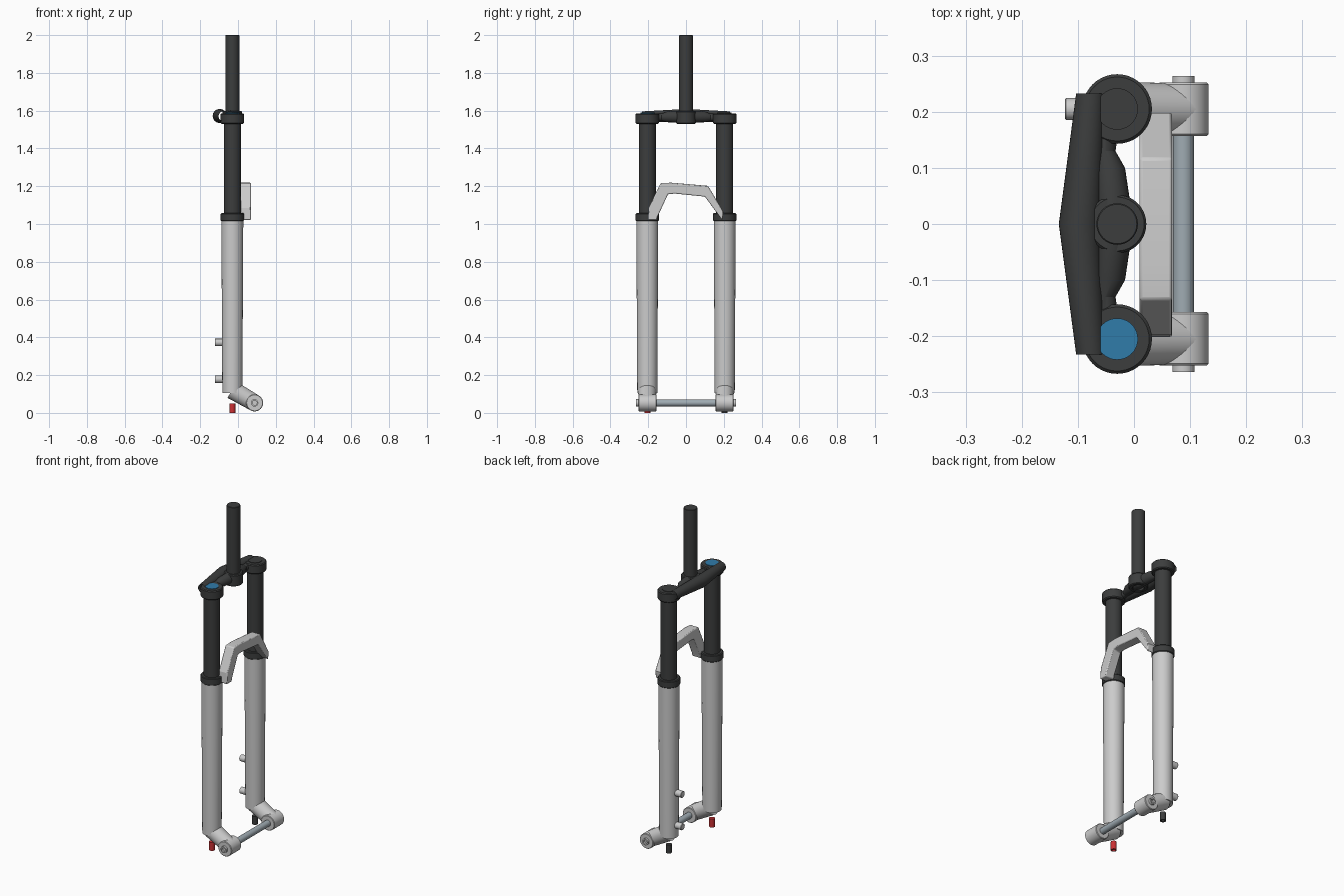
import bpy, bmesh
from math import pi, cos, sin
from mathutils import Vector

if "Cube" in bpy.data.objects:
    bpy.data.objects.remove(bpy.data.objects["Cube"])


def material(name, rgb):
    m = bpy.data.materials.new(name)
    m.diffuse_color = (*rgb, 1)
    m.use_nodes = True
    m.node_tree.nodes["Principled BSDF"].inputs["Base Color"].default_value = m.diffuse_color
    return m


DARK = material("dark", (0.045, 0.047, 0.047))
BLUE = material("blue", (0.03, 0.2, 0.4))
RED = material("red", (0.6, 0.03, 0.035))
STEEL = material("steel", (0.35, 0.41, 0.45))
X, Y = -0.03, 0.205          # leg axis
HUB = Vector((0.088, 0, 0.053))


def finish(name, bm, mat=None, angle=35):
    bmesh.ops.recalc_face_normals(bm, faces=bm.faces)
    me = bpy.data.meshes.new(name)
    bm.to_mesh(me)
    bm.free()
    ob = bpy.data.objects.new(name, me)
    bpy.context.collection.objects.link(ob)
    if mat:
        me.materials.append(mat)
    bpy.ops.object.select_all(action='DESELECT')
    ob.select_set(True)
    bpy.context.view_layer.objects.active = ob
    bpy.ops.object.shade_smooth_by_angle(angle=angle * pi / 180)
    return ob


def lathe(name, origin, axis, profile, mat=None, n=40):
    """Revolve (radius, distance) pairs about an axis; radius 0 closes an end."""
    q = Vector((0, 0, 1)).rotation_difference(Vector(axis).normalized())
    bm = bmesh.new()
    rings = []
    for r, d in profile:
        k = 1 if r == 0 else n
        rings.append([bm.verts.new(Vector(origin) + q @ Vector(
            (r * cos(2 * pi * i / n), r * sin(2 * pi * i / n), d))) for i in range(k)])
    for a, b in zip(rings, rings[1:]):
        for i in range(n):
            j = (i + 1) % n
            vs = [a[i % len(a)], a[j % len(a)], b[j % len(b)], b[i % len(b)]]
            bm.faces.new(list(dict.fromkeys(vs)))
    return finish(name, bm, mat)


def rod(name, a, b, r, mat=None, r2=None, bev=0.0):
    a, b = Vector(a), Vector(b)
    h = (b - a).length
    r2 = r if r2 is None else r2
    prof = [(0, 0), (r, 0), (r2, h), (0, h)]
    if bev:
        prof = [(0, 0), (r - bev, 0), (r, bev), (r2, h - bev), (r2 - bev, h), (0, h)]
    return lathe(name, a, b - a, prof, mat)


def pipe(name, pts, radii, mat=None, n=32):
    """Open tube lying across y, with a round section at each path point."""
    bm = bmesh.new()
    rings = [[bm.verts.new((p[0] + r * cos(2 * pi * i / n), p[1],
                            p[2] + r * sin(2 * pi * i / n))) for i in range(n)]
             for p, r in zip(pts, radii)]
    for a, b in zip(rings, rings[1:]):
        for i in range(n):
            j = (i + 1) % n
            bm.faces.new((a[i], a[j], b[j], b[i]))
    return finish(name, bm, mat, 25)


for s, side in ((-1, "left"), (1, "right")):
    y = s * Y
    # sliding leg, seal and upper tube
    rod(f"lower_leg_{side}", (X, y, 0.105), (X, y, 1.02), 0.053, r2=0.058)
    rod(f"seal_{side}", (X, y, 1.015), (X, y, 1.057), 0.062, DARK, bev=0.004)
    rod(f"upper_tube_{side}", (X, y, 1.04), (X, y, 1.57), 0.045, DARK)
    # crown clamp with cap
    rod(f"crown_clamp_{side}", (X, y, 1.53), (X, y, 1.586), 0.062, DARK, bev=0.005)
    rod(f"top_cap_{side}", (X, y, 1.56), (X, y, 1.589), 0.037, BLUE if s < 0 else DARK)
    # angled knuckle and hub holder
    rod(f"knuckle_{side}", (-0.031, y, 0.122), (HUB.x, y, HUB.z), 0.049, r2=0.045)
    rod(f"dropout_{side}", (HUB.x, s * 0.157, HUB.z), (HUB.x, s * 0.252, HUB.z), 0.045, bev=0.003)
    # axle end, hollow
    lathe(f"axle_end_{side}", (HUB.x, s * 0.2, HUB.z), (0, s, 0),
          [(0, 0), (0.0195, 0), (0.0195, 0.064), (0.012, 0.064), (0.012, 0.045), (0, 0.045)])
    # adjuster below the leg, hollow underneath
    lathe(f"bottom_adjuster_{side}", (X, y, 0.05), (0, 0, -1),
          [(0, 0), (0.016, 0), (0.016, 0.05), (0.009, 0.05), (0.009, 0.035), (0, 0.035)],
          RED if s < 0 else DARK)
    # inner crown arm
    pipe(f"crown_arm_{side}", [(X - 0.005, 0, 1.568), (-0.044, s * 0.1, 1.568), (-0.052, s * 0.13, 1.565),
                               (-0.05, s * 0.19, 1.56)], (0.034, 0.028, 0.019, 0.026), DARK)

# rear crown bar
pipe("crown_bar", [(-0.077, -0.233, 1.57), (-0.097, 0, 1.572), (-0.077, 0.233, 1.57)],
     (0.026, 0.037, 0.026), DARK)

# steerer and its collar, open underneath
lathe("crown_collar", (X, 0, 1.53), (0, 0, 1),
      [(0.036, 0.002), (0.036, 0), (0.048, 0), (0.052, 0.004), (0.052, 0.063), (0.048, 0.068), (0.036, 0.068)], DARK)
lathe("steerer", (X, 0, 1.532), (0, 0, 1),
      [(0, 0.3), (0.031, 0.3), (0.031, 0), (0.037, 0), (0.037, 0.466), (0.035, 0.468), (0, 0.468)], DARK)

# axle between the dropouts
rod("axle", (HUB.x, -0.2, HUB.z), (HUB.x, 0.2, HUB.z), 0.019, STEEL)

# brake mounts on the rear of one leg
for i, z in enumerate((0.178, 0.373)):
    rod(f"brake_mount_{i + 1}", (-0.04, Y, z), (-0.123, Y, z), 0.0195, bev=0.002)

# bridge joining the lower legs: paired outer and inner outline points (y, z)
outer = [(-0.202, 1.02), (-0.198, 1.085), (-0.135, 1.216), (-0.08, 1.219), (0.117, 1.202), (0.198, 1.065)]
inner = [(-0.155, 1.02), (-0.15, 1.04), (-0.095, 1.158), (-0.06, 1.161), (0.1, 1.145), (0.192, 1.02)]
bm = bmesh.new()
rows = [[bm.verts.new(c) for c in ((0.01, *o), (0.068, *o), (0.068, *i), (0.01, *i))]
        for o, i in zip(outer, inner)]
for a, b in zip(rows, rows[1:]):
    for k in range(4):
        m = (k + 1) % 4
        bm.faces.new((a[k], a[m], b[m], b[k]))
bm.faces.new(rows[0])
bm.faces.new(rows[-1])
bridge = finish("leg_bridge", bm, None, 20)
bev = bridge.modifiers.new("edge_round", 'BEVEL')
bev.width = 0.005
bev.segments = 2
bev.angle_limit = 0.8
